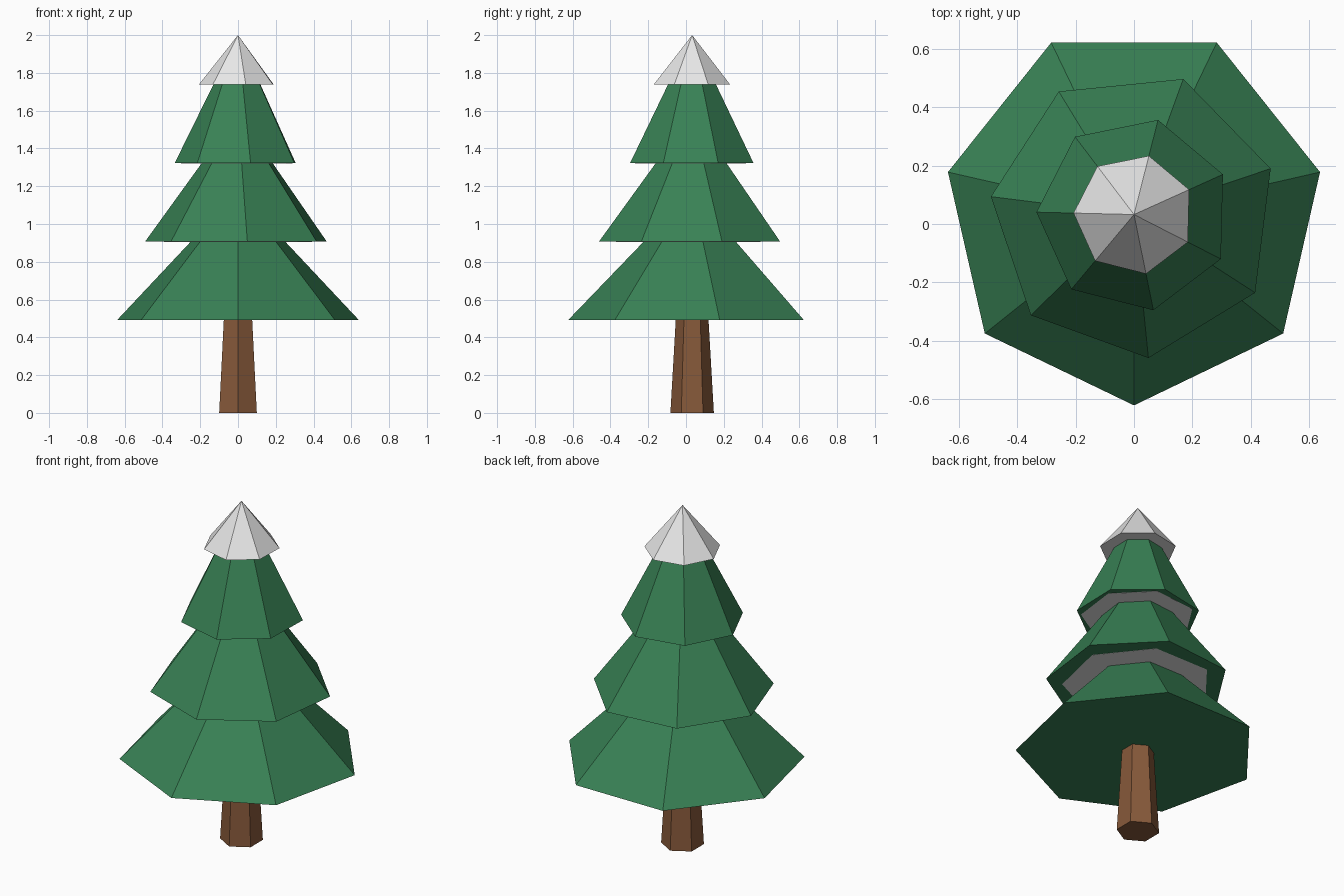
import bpy
import bmesh
from math import cos, sin, pi, tau

if "Cube" in bpy.data.objects:
    bpy.data.objects.remove(bpy.data.objects["Cube"], do_unlink=True)

CENTRE_Y = 0.0325


def material(name, rgb):
    mat = bpy.data.materials.new(name)
    mat.use_nodes = True
    colour = (*rgb, 1.0)
    mat.diffuse_color = colour
    mat.node_tree.nodes["Principled BSDF"].inputs["Base Color"].default_value = colour
    return mat


def frustum(name, sides, r_low, r_top, z_low, z_top, turn, mat):
    """Flat-shaded tapered prism with one corner facing the front, turned by an angle."""
    bm = bmesh.new()

    def ring(r, z):
        angles = [turn - pi / 2 + tau * i / sides for i in range(sides)]
        return [bm.verts.new((r * cos(a), r * sin(a), z)) for a in angles]

    low = ring(r_low, z_low)
    bm.faces.new(low[::-1])
    if r_top > 0:
        top = ring(r_top, z_top)
        bm.faces.new(top)
    else:
        top = [bm.verts.new((0, 0, z_top))] * sides
    for i in range(sides):
        j = (i + 1) % sides
        corners = [low[i], low[j], top[j], top[i]]
        bm.faces.new(corners if r_top > 0 else corners[:3])
    mesh = bpy.data.meshes.new(name)
    bm.to_mesh(mesh)
    bm.free()
    mesh.materials.append(mat)
    obj = bpy.data.objects.new(name, mesh)
    obj.location.y = CENTRE_Y
    bpy.context.collection.objects.link(obj)
    return obj


green = material("pine green", (0.04, 0.22, 0.09))
brown = material("bark brown", (0.24, 0.10, 0.042))
white = material("snow white", (0.9, 0.9, 0.9))

# Trunk
frustum("trunk", 6, 0.115, 0.084, 0.0, 0.54, 0.0, brown)

# Branch tiers, each topped with a snow cone tucked under the next tier
BASE, STEP = 0.493, 0.415
tiers = [("lower", 0.655), ("middle", 0.495), ("upper", 0.335)]
for i, (label, radius) in enumerate(tiers):
    z = BASE + i * STEP
    turn = 0.1 * i
    frustum(label + "_branches", 7, radius, radius * 0.353, z, z + STEP + 0.025, turn, green)
    snow_z = z + STEP - (0.004 if i < 2 else 0)
    frustum(label + "_snow", 7, radius * 0.62, 0, snow_z, z + STEP + 0.262, turn, white)
